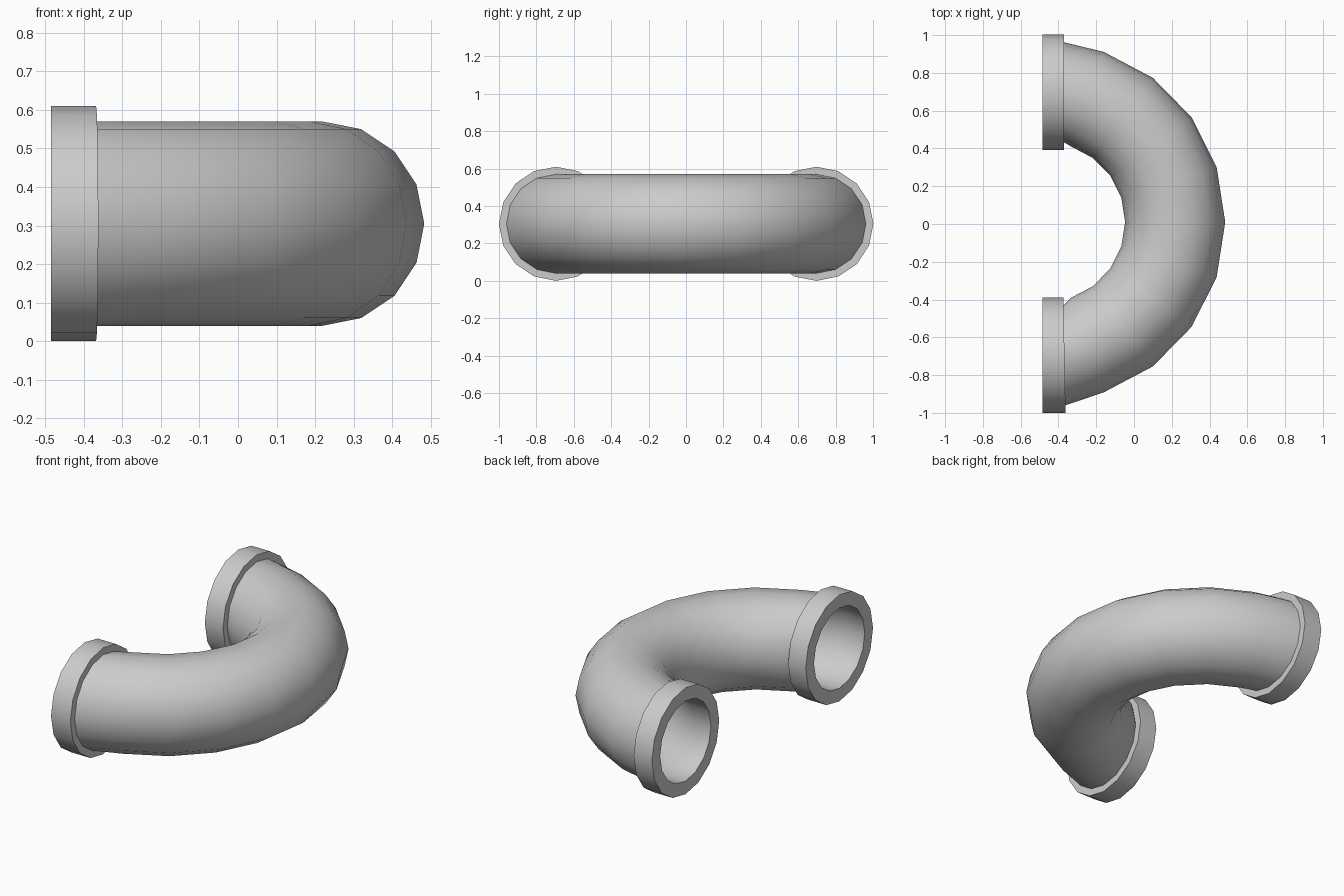
import bpy, bmesh
from math import sin, cos, radians, pi

if "Cube" in bpy.data.objects:
    bpy.data.objects.remove(bpy.data.objects["Cube"])

SIDES = 16
ZC = 0.305                      # height of the pipe axis
R_IN, R_PIPE, R_COLLAR = 0.23, 0.265, 0.305
BX, BY, BEND = -0.47, 0.01, 0.688   # bend centre and radius
STEP = 17.75

# Stations along the axis: x, y, facing angle of the outward radius
arc = [(BX + BEND * cos(radians(k * STEP)), BY + BEND * sin(radians(k * STEP)), k * STEP)
       for k in range(-4, 5)]
low_end, high_end = (-0.485, -0.695, -90), (-0.485, 0.697, 90)
low_neck, high_neck = (-0.368, -0.695, -88.9), (-0.37, 0.697, 90)
axis = [low_neck] + arc + [high_neck]

# Closed wall section: outside of bend, collar, then back along the bore
loop = [(s, R_PIPE) for s in axis]
loop += [(high_neck, R_COLLAR), (high_end, R_COLLAR)]
loop += [(s, R_IN) for s in [high_end] + axis[::-1] + [low_end]]
loop += [(low_end, R_COLLAR), (low_neck, R_COLLAR)]


def add_ring(bm, station, r):
    x, y, deg = station
    a = radians(deg)
    ring = []
    for i in range(SIDES):
        t = 2 * pi * i / SIDES
        ring.append(bm.verts.new((x + r * cos(t) * cos(a),
                                  y + r * cos(t) * sin(a),
                                  ZC + r * sin(t))))
    return ring


# Hollow return bend with a collar at each end
bm = bmesh.new()
rings = [add_ring(bm, s, r) for s, r in loop]
for a, b in zip(rings, rings[1:] + rings[:1]):
    for i in range(SIDES):
        j = (i + 1) % SIDES
        bm.faces.new((a[i], a[j], b[j], b[i]))
bmesh.ops.recalc_face_normals(bm, faces=bm.faces)
mesh = bpy.data.meshes.new("pipe_return_bend")
bm.to_mesh(mesh)
bm.free()
pipe = bpy.data.objects.new("pipe_return_bend", mesh)
bpy.context.collection.objects.link(pipe)

# Smooth pipe walls, crisp collar edges
bpy.context.view_layer.objects.active = pipe
pipe.select_set(True)
bpy.ops.object.shade_smooth_by_angle(angle=radians(35))
